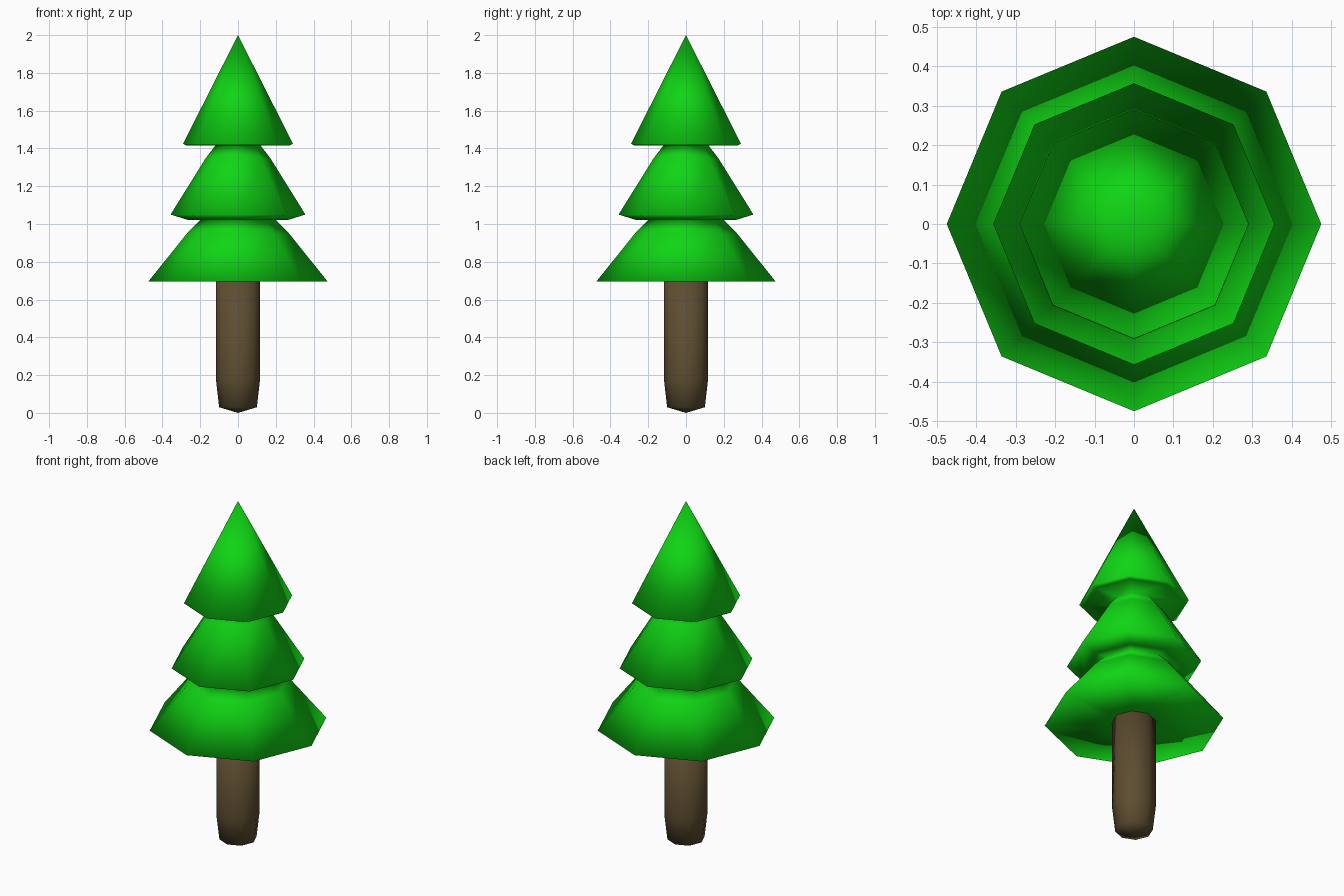
import bpy, bmesh, math

if "Cube" in bpy.data.objects:
    bpy.data.objects.remove(bpy.data.objects["Cube"])

SIDES = 8


def material(name, color):
    m = bpy.data.materials.new(name)
    m.diffuse_color = (*color, 1.0)
    m.use_nodes = True
    m.node_tree.nodes["Principled BSDF"].inputs["Base Color"].default_value = m.diffuse_color
    return m


def lathe(name, profile, mat):
    """Spin a (radius, height) profile into an eight-sided smooth solid."""
    bm = bmesh.new()
    rings = []
    for r, z in profile:
        if r == 0:
            rings.append([bm.verts.new((0, 0, z))] * SIDES)
        else:
            rings.append([bm.verts.new((r * math.cos(a), r * math.sin(a), z))
                          for a in (2 * math.pi * i / SIDES for i in range(SIDES))])
    for low, high in zip(rings, rings[1:]):
        for i in range(SIDES):
            j = (i + 1) % SIDES
            corners = dict.fromkeys((low[i], low[j], high[j], high[i]))
            bm.faces.new(list(corners)).smooth = True
    bmesh.ops.recalc_face_normals(bm, faces=bm.faces)
    mesh = bpy.data.meshes.new(name)
    bm.to_mesh(mesh)
    bm.free()
    mesh.materials.append(mat)
    obj = bpy.data.objects.new(name, mesh)
    bpy.context.collection.objects.link(obj)
    return obj


bark = material("bark_brown", (0.11, 0.075, 0.03))
leaf = material("leaf_green", (0.005, 0.66, 0.007))

# Trunk with tapered foot and shallow pointed underside
lathe("trunk", [(0, 0), (0.10, 0.03), (0.117, 0.18), (0.117, 0.70), (0, 0.70)], bark)

# Three stacked skirts of foliage, from the flat underside to the tip
lathe("foliage", [
    (0.0, 0.695), (0.115, 0.695), (0.475, 0.695), (0.27, 0.95), (0.20, 1.02),   # bottom tier
    (0.26, 1.02), (0.357, 1.05), (0.17, 1.35), (0.12, 1.415),     # middle tier
    (0.27, 1.415), (0.291, 1.425), (0, 2.0),                      # top tier
], leaf)
